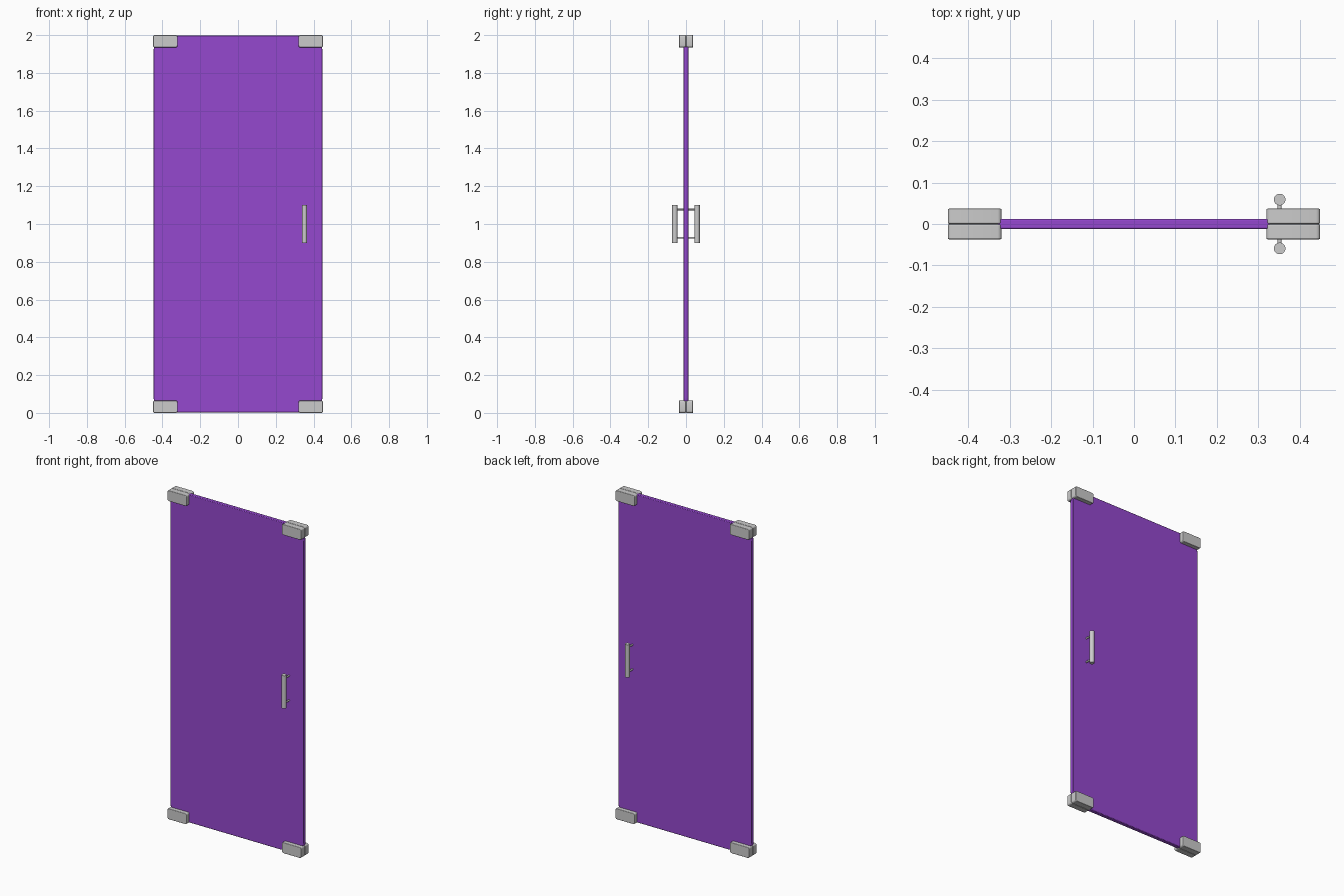
import bpy, bmesh
from math import pi, sin, cos

if "Cube" in bpy.data.objects:
    bpy.data.objects.remove(bpy.data.objects["Cube"])

W, H, T = 0.447, 2.0, 0.012   # panel half width, height, half thickness


def finish(bm, name, bevel=0.0, segments=3, mat=None):
    bmesh.ops.recalc_face_normals(bm, faces=bm.faces)
    me = bpy.data.meshes.new(name)
    bm.to_mesh(me)
    bm.free()
    ob = bpy.data.objects.new(name, me)
    bpy.context.collection.objects.link(ob)
    if mat:
        me.materials.append(mat)
    if bevel:
        mod = ob.modifiers.new("bevel", 'BEVEL')
        mod.width, mod.segments = bevel, segments
        mod.limit_method, mod.angle_limit = 'ANGLE', 0.6
    bpy.ops.object.select_all(action='DESELECT')
    ob.select_set(True)
    bpy.context.view_layer.objects.active = ob
    bpy.ops.object.shade_smooth_by_angle(angle=0.6)
    return ob


def prism(points, y0, y1):
    """Extrude an x-z outline along y."""
    bm = bmesh.new()
    face = bm.faces.new([bm.verts.new((x, y0, z)) for x, z in points])
    new = bmesh.ops.extrude_face_region(bm, geom=[face])["geom"]
    bmesh.ops.translate(bm, vec=(0, y1 - y0, 0),
                        verts=[v for v in new if isinstance(v, bmesh.types.BMVert)])
    return bm


def rounded_rect(x0, x1, z0, z1, rx, rz, n=8):
    pts = []
    for cx, cz, a0 in ((x1 - rx, z1 - rz, 0), (x0 + rx, z1 - rz, pi / 2),
                       (x0 + rx, z0 + rz, pi), (x1 - rx, z0 + rz, 3 * pi / 2)):
        for i in range(n + 1):
            a = a0 + i * pi / 2 / n
            pts.append((cx + rx * cos(a), cz + rz * sin(a)))
    return pts


def rod(name, start, end, radius, sides=32, bevel=0.0):
    bpy.ops.mesh.primitive_cylinder_add(vertices=sides, radius=radius, depth=1)
    ob = bpy.context.object
    ob.name = name
    d = [e - s for s, e in zip(start, end)]
    ob.location = [(s + e) / 2 for s, e in zip(start, end)]
    ob.scale.z = sum(c * c for c in d) ** 0.5
    if abs(d[1]) > 1e-6:
        ob.rotation_euler.x = pi / 2
    bpy.ops.object.transform_apply(location=False, rotation=True, scale=True)
    bpy.ops.object.shade_smooth_by_angle(angle=0.6)


# Purple glass panel with rounded corners
glass = bpy.data.materials.new("purple_glass")
glass.diffuse_color = (0.30, 0.065, 0.62, 0.9)
glass.use_nodes = True
glass.node_tree.nodes["Principled BSDF"].inputs["Base Color"].default_value = glass.diffuse_color
finish(prism(rounded_rect(-W, W, 0.003, H - 0.003, 0.08, 0.08), -T, T),
       "glass_panel", 0.003, 2, glass)

# Corner clamps, each made of a front and a back plate
for sx, side in ((-1, "left"), (1, "right")):
    for z0, level in ((0.0, "bottom"), (H - 0.065, "top")):
        for sy, face in ((-1, "front"), (1, "back")):
            x0, x1 = sorted((sx * 0.32, sx * 0.45))
            finish(prism(rounded_rect(x0, x1, z0, z0 + 0.065, 0.01, 0.01, 4),
                         sy * 0.0005, sy * 0.037),
                   f"{level}_{side}_{face}_clamp", 0.003)

# Pull handles on both faces, joined by standoffs through the glass
for sy, face in ((-1, "front"), (1, "back")):
    y = sy * 0.059
    rod(f"{face}_handle_bar", (0.352, y, 0.9), (0.352, y, 1.1), 0.014)
    for z, level in ((0.927, "lower"), (1.077, "upper")):
        rod(f"{face}_{level}_standoff", (0.352, 0, z), (0.352, y, z), 0.005, 16)
